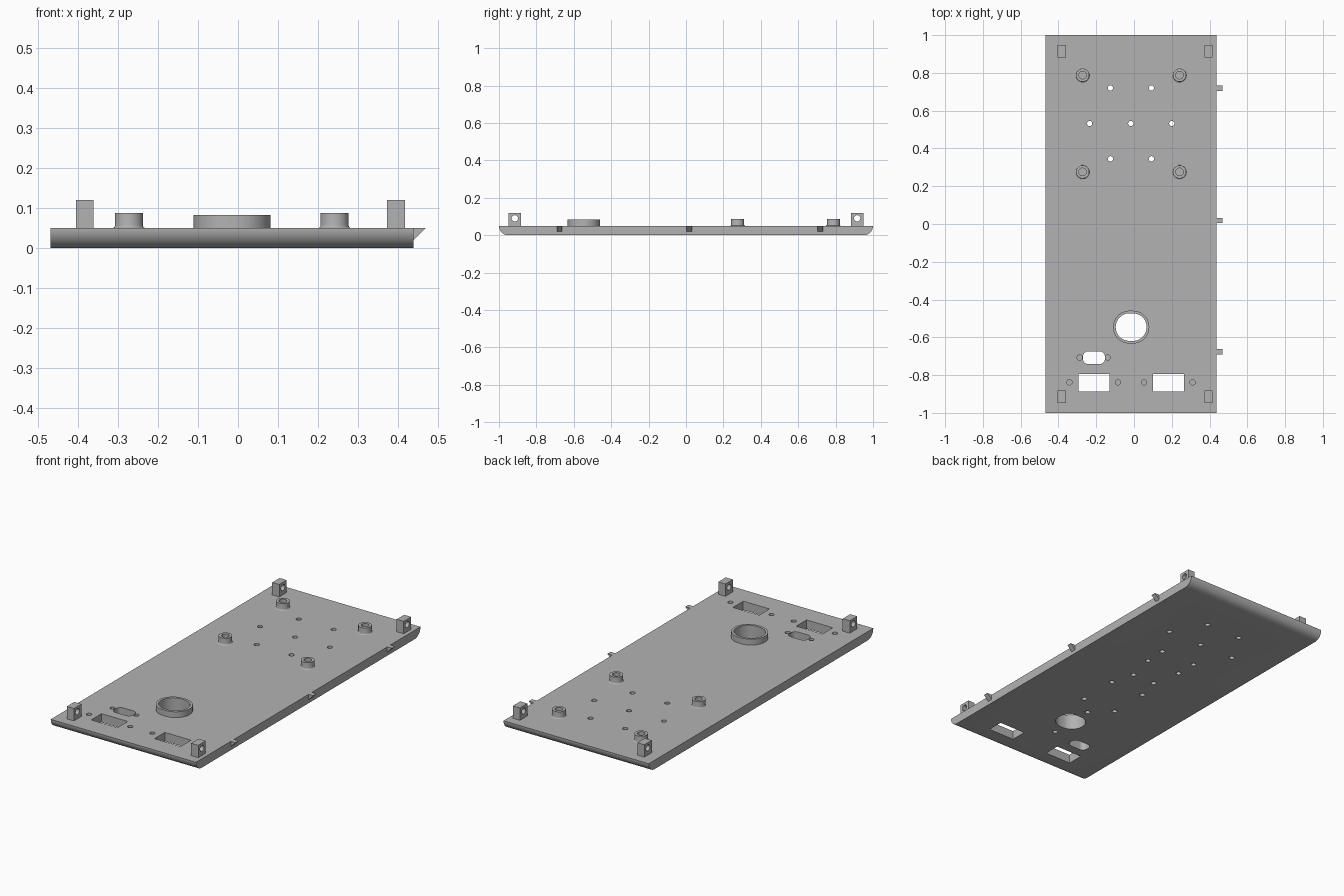
import bpy, bmesh
from math import cos, sin, pi
from mathutils import Vector

if "Cube" in bpy.data.objects:
    bpy.data.objects.remove(bpy.data.objects["Cube"])

grey = bpy.data.materials.new("plain grey")
grey.use_nodes = True
colour = (0.45, 0.45, 0.45, 1)
grey.diffuse_color = colour
grey.node_tree.nodes["Principled BSDF"].inputs["Base Color"].default_value = colour

TOP = 0.05                    # upper surface of the plate
LEFT, RIGHT = 0.438, -0.468   # long edges of the plate


def rounded(cx, cy, hx, hy, r, steps=12):
    """Outline of a rounded rectangle; r equal to hx and hy gives a circle."""
    pts = []
    for q, (sx, sy) in enumerate([(1, 1), (-1, 1), (-1, -1), (1, -1)]):
        for i in range(steps + 1):
            a = (q + i / steps) * pi / 2
            pts.append((cx + sx * (hx - r) + r * cos(a), cy + sy * (hy - r) + r * sin(a)))
    return pts


def circle(cx, cy, r, n=32):
    return [(cx + r * cos(2 * pi * i / n), cy + r * sin(2 * pi * i / n)) for i in range(n)]


def box(cx, cy, hx, hy):
    return [(cx - hx, cy - hy), (cx + hx, cy - hy), (cx + hx, cy + hy), (cx - hx, cy + hy)]


def prism(bm, outline, lo, hi, axis="z"):
    """Extrude an outline along z (x, y), x (y, z) or y (x, z)."""
    place = {"z": lambda a, b: (a, b, lo), "x": lambda a, b: (lo, a, b),
             "y": lambda a, b: (a, lo, b)}[axis]
    step = {"z": (0, 0, 1), "x": (1, 0, 0), "y": (0, 1, 0)}[axis]
    face = bm.faces.new([bm.verts.new(place(a, b)) for a, b in outline])
    out = bmesh.ops.extrude_face_region(bm, geom=[face])
    verts = [v for v in out["geom"] if isinstance(v, bmesh.types.BMVert)]
    bmesh.ops.translate(bm, verts=verts, vec=Vector(step) * (hi - lo))


def finish(name, bm):
    bmesh.ops.remove_doubles(bm, verts=bm.verts, dist=1e-5)
    bmesh.ops.recalc_face_normals(bm, faces=bm.faces)
    mesh = bpy.data.meshes.new(name)
    bm.to_mesh(mesh)
    bm.free()
    mesh.materials.append(grey)
    obj = bpy.data.objects.new(name, mesh)
    bpy.context.collection.objects.link(obj)
    return obj


def select(obj):
    bpy.ops.object.select_all(action="DESELECT")
    obj.select_set(True)
    bpy.context.view_layer.objects.active = obj


def smooth(obj):
    select(obj)
    bpy.ops.object.shade_smooth_by_angle(angle=0.6)


def cut(obj, cutter):
    cutter.hide_render = True
    mod = obj.modifiers.new("cut", "BOOLEAN")
    mod.operation, mod.solver, mod.object = "DIFFERENCE", "EXACT", cutter
    select(obj)
    bpy.ops.object.modifier_apply(modifier=mod.name)
    bpy.data.objects.remove(cutter)


# Plate with rounded lower front and back edges
arc = [i / 12 * pi / 2 for i in range(13)]
side = [(0.95 + TOP * sin(a), TOP - TOP * cos(a)) for a in arc]
bm = bmesh.new()
prism(bm, side + [(-y, z) for y, z in reversed(side)], RIGHT, LEFT, "x")
plate = finish("base_plate", bm)

# Openings through the plate
holes = bmesh.new()
through = (-0.05, 0.1)
prism(holes, rounded(-0.015, -0.546, 0.082, 0.073, 0.073), *through)
prism(holes, rounded(-0.212, -0.708, 0.058, 0.034, 0.028), *through)
for x in (-0.213, 0.182):
    prism(holes, box(x, -0.841, 0.082, 0.046), *through)
vents = [(x, y) for x in (-0.125, 0.092) for y in (0.72, 0.345)]
vents += [(x, 0.532) for x in (-0.235, -0.017, 0.2)]
for x, y in vents:
    prism(holes, circle(x, y, 0.014), *through)

# Blind screw holes from above
screws = [(x, -0.838) for x in (-0.342, -0.085, 0.053, 0.31)]
screws += [(x, -0.707) for x in (-0.288, -0.139)]
for x, y in screws:
    prism(holes, circle(x, y, 0.014), 0.02, 0.1)

# Blind holes in the underside
sockets = [(x, y) for x in (-0.125, 0.087) for y in (0.22, -0.08, -0.31)]
sockets += [(-0.09, 0.055), (0.05, 0.055), (-0.02, -0.41), (-0.02, -0.68)]
for x, y in sockets:
    prism(holes, circle(x, y, 0.014), -0.05, 0.03)
cut(plate, finish("hole_cutter", holes))
smooth(plate)

# Raised oval collar around the large opening
bm = bmesh.new()
prism(bm, rounded(-0.015, -0.546, 0.096, 0.087, 0.087), TOP - 0.01, 0.083)
collar = finish("oval_collar", bm)
bm = bmesh.new()
prism(bm, rounded(-0.015, -0.546, 0.082, 0.073, 0.073), *through)
cut(collar, finish("collar_cutter", bm))
smooth(collar)

# Hollow standoffs with a flared foot
flare = [(0.041 - 0.006 * sin(a), TOP + 0.006 - 0.006 * cos(a)) for a in arc[::3]]
profile = [(0.02, TOP)] + flare + [(0.035, 0.088), (0.02, 0.088), (0.02, TOP)]
for x, side_name in ((-0.272, "right"), (0.241, "left")):
    for y, end_name in ((0.276, "middle"), (0.788, "back")):
        bm = bmesh.new()
        verts = [bm.verts.new((x + r, y, z)) for r, z in profile]
        edges = [bm.edges.new(pair) for pair in zip(verts, verts[1:])]
        bmesh.ops.spin(bm, geom=verts + edges, cent=(x, y, 0), axis=(0, 0, 1),
                       angle=2 * pi, steps=32)
        smooth(finish(f"standoff_{end_name}_{side_name}", bm))

# Corner lugs with a cross hole
for x, side_name in ((-0.382, "right"), (0.394, "left")):
    for y, end_name in ((-0.915, "front"), (0.915, "back")):
        bm = bmesh.new()
        prism(bm, box(x, y, 0.022, 0.033), TOP - 0.01, 0.12)
        lug = finish(f"lug_{end_name}_{side_name}", bm)
        bm = bmesh.new()
        prism(bm, circle(y, 0.09, 0.017), x - 0.1, x + 0.1, "x")
        cut(lug, finish("lug_cutter", bm))
        smooth(lug)

# Wedge-shaped snap clips along the left edge
for y, end_name in ((-0.676, "front"), (0.018, "middle"), (0.718, "back")):
    bm = bmesh.new()
    prism(bm, [(LEFT, TOP), (LEFT, 0.02), (LEFT + 0.03, TOP)], y - 0.014, y + 0.014, "y")
    finish(f"snap_clip_{end_name}", bm)
